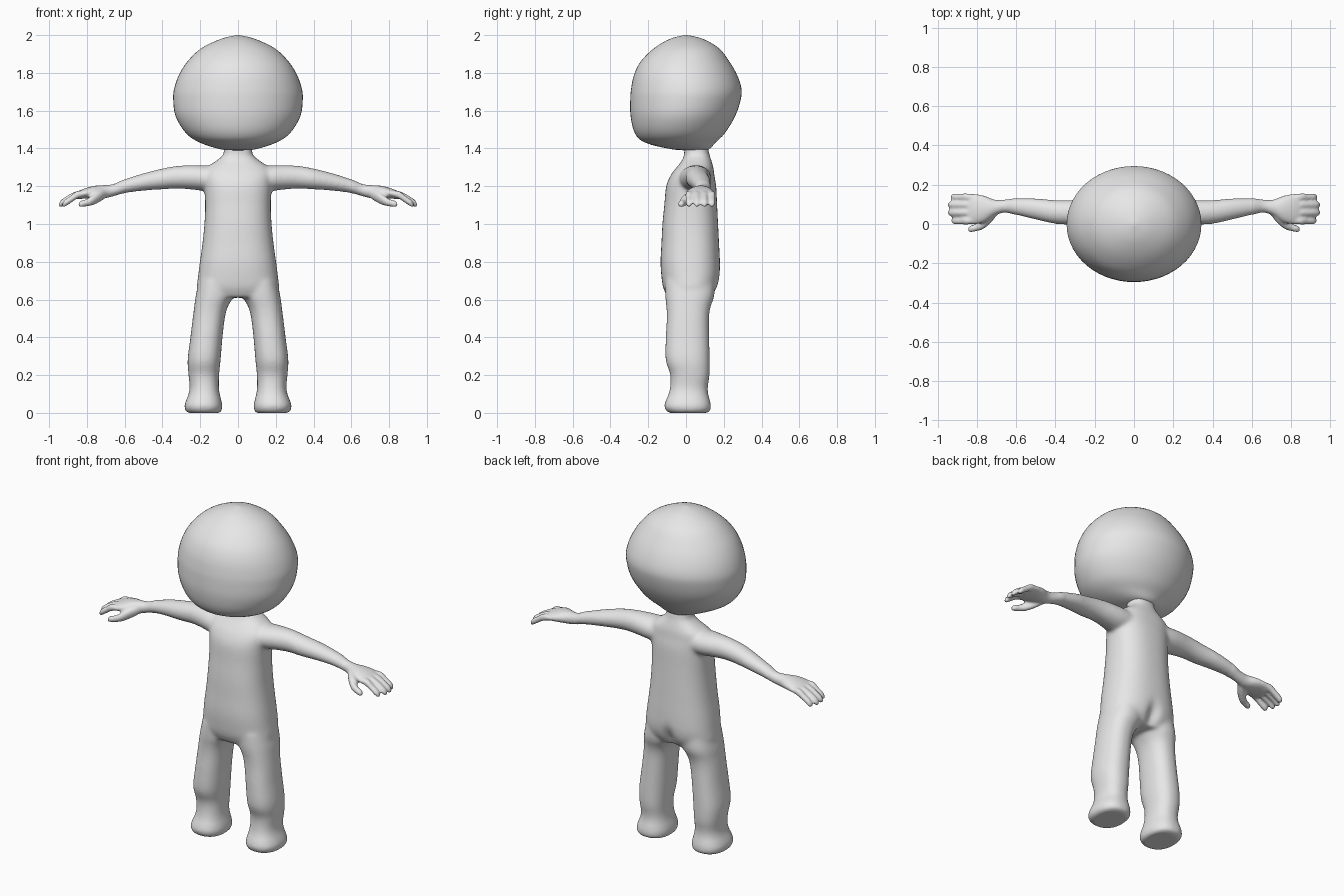
import bpy, bmesh, math

if "Cube" in bpy.data.objects:
    bpy.data.objects.remove(bpy.data.objects["Cube"])

skin = bpy.data.materials.new("plain grey")
skin.diffuse_color = (0.8, 0.8, 0.8, 1)
skin.use_nodes = True
skin.node_tree.nodes["Principled BSDF"].inputs["Base Color"].default_value = skin.diffuse_color


def spline(p0, p1, p2, p3, t):
    return 0.5 * (2 * p1 + (p2 - p0) * t + (2 * p0 - 5 * p1 + 4 * p2 - p3) * t * t
                  + (3 * p1 - p0 - 3 * p2 + p3) * t ** 3)


def loft(bm, rows, axis="z", side=1, power=2.0, segs=40, steps=4):
    """Skin rounded rings. Row: position, then min/max of the two cross axes."""
    fine = []
    for i in range(len(rows) - 1):
        q = [rows[max(i - 1, 0)], rows[i], rows[i + 1], rows[min(i + 2, len(rows) - 1)]]
        for k in range(steps):
            fine.append([spline(*v, k / steps) for v in zip(*q)])
    fine.append(list(rows[-1]))
    rings = []
    for t, a0, a1, b0, b1 in fine:
        ring = []
        for k in range(segs):
            ang = 2 * math.pi * k / segs
            c, s = math.cos(ang), math.sin(ang)
            a = (a0 + a1) / 2 + (a1 - a0) / 2 * math.copysign(abs(c) ** (2 / power), c)
            b = (b0 + b1) / 2 + (b1 - b0) / 2 * math.copysign(abs(s) ** (2 / power), s)
            co = (a * side, b, t) if axis == "z" else (t * side, a, b)
            ring.append(bm.verts.new(co))
        rings.append(ring)
    faces = [bm.faces.new(rings[0]), bm.faces.new(rings[-1])]
    for r, q in zip(rings, rings[1:]):
        for k in range(segs):
            n = (k + 1) % segs
            faces.append(bm.faces.new((r[k], r[n], q[n], q[k])))
    bmesh.ops.recalc_face_normals(bm, faces=faces)


def finish(bm, name):
    mesh = bpy.data.meshes.new(name)
    bm.to_mesh(mesh)
    bm.free()
    mesh.materials.append(skin)
    ob = bpy.data.objects.new(name, mesh)
    bpy.context.collection.objects.link(ob)
    bpy.ops.object.select_all(action="DESELECT")
    bpy.context.view_layer.objects.active = ob
    ob.select_set(True)
    return ob


# Large round head, flatter at the face and tucked in at the nape
bm = bmesh.new()
head_rows = [(z, -w, w, f, b) for z, w, f, b in (
    (1.39, .01, .02, .06), (1.395, .09, -.07, .12), (1.43, .20, -.215, .155),
    (1.48, .275, -.27, .205), (1.57, .33, -.293, .26), (1.66, .343, -.295, .29),
    (1.72, .337, -.29, .293), (1.79, .312, -.275, .27), (1.86, .268, -.24, .23),
    (1.93, .195, -.17, .175), (1.98, .09, -.085, .09), (2.0, .008, -.008, .008))]
loft(bm, head_rows, segs=56)
finish(bm, "head")
bpy.ops.object.shade_smooth()

# Torso with sloping shoulders and neck
bm = bmesh.new()
torso_rows = [(z, -w, w, f, b) for z, w, f, b in (
    (.61, .20, -.095, .13), (.66, .218, -.12, .165), (.72, .212, -.13, .18),
    (.8, .202, -.135, .18), (.9, .188, -.13, .175), (1.0, .178, -.125, .17),
    (1.1, .174, -.115, .165), (1.2, .178, -.105, .16), (1.26, .185, -.08, .15),
    (1.30, .165, -.05, .145), (1.335, .115, -.022, .135), (1.365, .08, -.01, .125),
    (1.39, .075, -.01, .12), (1.44, .075, -.01, .11))]
loft(bm, torso_rows, power=2.4)

# Legs and feet, then arms, hands, fingers and thumb on each side
leg_rows = [
    (0, .10, .26, -.085, .105), (.012, .088, .277, -.104, .127),
    (.045, .084, .282, -.113, .131), (.12, .10, .257, -.087, .115),
    (.2, .10, .262, -.083, .125), (.28, .092, .267, -.108, .126),
    (.4, .082, .252, -.107, .123), (.5, .07, .24, -.102, .122),
    (.56, .055, .232, -.104, .13), (.62, .025, .224, -.11, .15),
    (.7, .02, .205, -.11, .15)]
arm_rows = [
    (.05, -.03, .13, 1.18, 1.30), (.17, -.035, .135, 1.175, 1.31),
    (.24, -.02, .13, 1.182, 1.312), (.32, -.005, .122, 1.187, 1.308),
    (.4, .0, .122, 1.183, 1.294), (.5, .022, .131, 1.176, 1.269),
    (.6, .046, .131, 1.163, 1.237), (.66, .058, .124, 1.147, 1.211),
    (.71, .042, .124, 1.135, 1.206), (.76, .01, .143, 1.134, 1.202),
    (.81, -.002, .153, 1.135, 1.189), (.845, .002, .151, 1.132, 1.174),
    (.86, .02, .13, 1.14, 1.16)]
for side in (1, -1):
    loft(bm, leg_rows, side=side, power=2.3)
    loft(bm, arm_rows, axis="x", side=side)
    for y, tip in ((.016, .93), (.058, .948), (.098, .948), (.137, .934)):
        finger = [(x, y - r, y + r, z - r * 1.1, z + r * 1.1) for x, z, r in (
            (.80, 1.162, .012), (.85, 1.155, .019), (tip - .045, 1.131, .018),
            (tip - .012, 1.109, .017), (tip, 1.101, .008))]
        loft(bm, finger, axis="x", side=side, segs=16)
    thumb = [(x, y - r, y + r, z - r, z + r) for x, y, z, r in (
        (.69, .075, 1.165, .02), (.73, .035, 1.148, .03), (.77, .0, 1.126, .027),
        (.805, -.018, 1.112, .019), (.833, -.025, 1.106, .017), (.845, -.028, 1.104, .008))]
    loft(bm, thumb, axis="x", side=side, segs=20)

# Fuse the parts into one continuous body
body = finish(bm, "body")
remesh = body.modifiers.new("fuse", "REMESH")
remesh.mode = "VOXEL"
remesh.voxel_size = 0.0075
bpy.ops.object.modifier_apply(modifier="fuse")

# Shallow cleft low on the back
for v in body.data.vertices:
    x, y, z = v.co
    if y > .05 and .55 < z < 1.2:
        v.co.y -= .03 * math.exp(-(x / .03) ** 2 - ((z - .66) / .06) ** 2)

# Blend the joints strongly, the small hands only lightly
group = body.vertex_groups.new(name="trunk and limbs")
group.add([v.index for v in body.data.vertices if abs(v.co.x) < .6 and v.co.z > .08],
          1.0, "REPLACE")
for name, count, use in (("blend", 25, True), ("soften", 4, False)):
    mod = body.modifiers.new(name, "SMOOTH")
    mod.factor = 0.5
    mod.iterations = count
    if use:
        mod.vertex_group = group.name
bpy.ops.object.shade_smooth()
if not body.data.materials:
    body.data.materials.append(skin)
